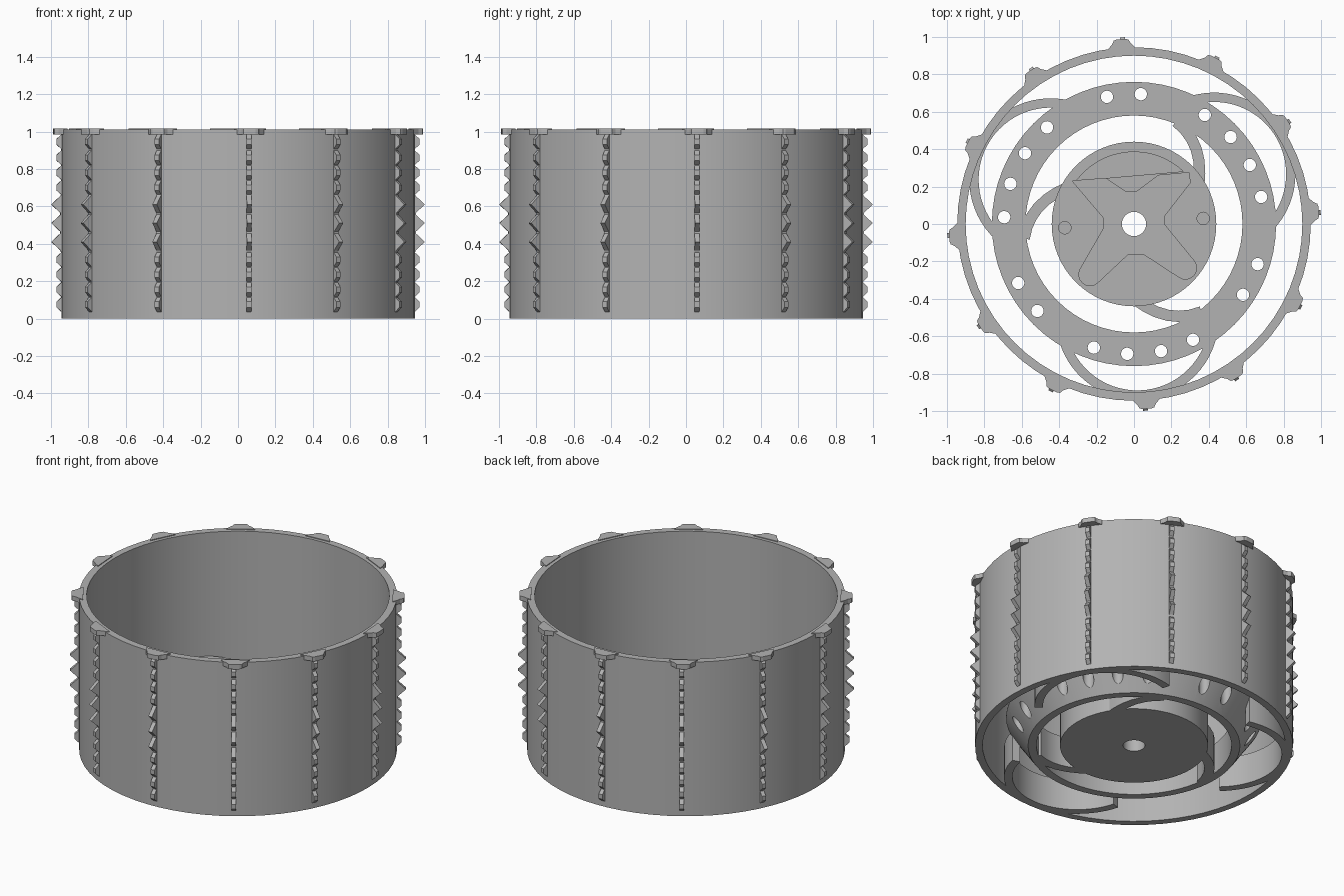
import bpy, bmesh, math
from math import cos, sin, pi, radians
from mathutils import Vector, Matrix

if "Cube" in bpy.data.objects:
    bpy.data.objects.remove(bpy.data.objects["Cube"])

grey = bpy.data.materials.new("plain grey")
grey.use_nodes = True
grey.diffuse_color = (0.45, 0.45, 0.45, 1)
grey.node_tree.nodes["Principled BSDF"].inputs["Base Color"].default_value = (0.45, 0.45, 0.45, 1)


def finish(name, bm):
    bmesh.ops.recalc_face_normals(bm, faces=bm.faces)
    mesh = bpy.data.meshes.new(name)
    bm.to_mesh(mesh)
    bm.free()
    mesh.materials.append(grey)
    ob = bpy.data.objects.new(name, mesh)
    bpy.context.collection.objects.link(ob)
    return ob


def activate(ob):
    bpy.ops.object.select_all(action='DESELECT')
    ob.select_set(True)
    bpy.context.view_layer.objects.active = ob


def smooth(ob):
    activate(ob)
    bpy.ops.object.shade_smooth_by_angle(angle=radians(30))


def lathe(name, profile, segments=64):
    """Closed (radius, height) profile turned about z."""
    bm = bmesh.new()
    rings = []
    for i in range(segments):
        a = 2 * pi * i / segments
        rings.append([bm.verts.new((r * cos(a), r * sin(a), z)) for r, z in profile])
    n = len(profile)
    for i in range(segments):
        a, b = rings[i], rings[(i + 1) % segments]
        for j in range(n):
            k = (j + 1) % n
            bm.faces.new((a[j], b[j], b[k], a[k]))
    return finish(name, bm)


def prism(bm, outline, z0, z1, matrix=Matrix()):
    """Flat outline raised from z0 to z1, then placed by matrix."""
    low = [bm.verts.new(matrix @ Vector((x, y, z0))) for x, y in outline]
    high = [bm.verts.new(matrix @ Vector((x, y, z1))) for x, y in outline]
    bm.faces.new(low[::-1])
    bm.faces.new(high)
    n = len(low)
    for i in range(n):
        j = (i + 1) % n
        bm.faces.new((low[i], low[j], high[j], high[i]))


def strip(path, width):
    """Outline of a band of constant width along a path."""
    left, right = [], []
    for i, p in enumerate(path):
        d = Vector(path[min(i + 1, len(path) - 1)]) - Vector(path[max(i - 1, 0)])
        n = Vector((-d.y, d.x)).normalized() * width / 2
        left.append(Vector(p) + n)
        right.append(Vector(p) - n)
    return left + right[::-1]


def arc(cx, cy, r, a0, a1, steps):
    return [(cx + r * cos(radians(a0 + (a1 - a0) * i / steps)),
             cy + r * sin(radians(a0 + (a1 - a0) * i / steps))) for i in range(steps + 1)]


def circle(cx, cy, r):
    return arc(cx, cy, r, 0, 345, 23)


def turn(degrees):
    return Matrix.Rotation(radians(degrees), 4, 'Z')


def cut(ob, cutter):
    mod = ob.modifiers.new("cut", 'BOOLEAN')
    mod.operation = 'DIFFERENCE'
    mod.solver = 'EXACT'
    mod.object = cutter
    activate(ob)
    bpy.ops.object.modifier_apply(modifier=mod.name)
    bpy.data.objects.remove(cutter)


DECK = 0.2      # height of the ring and arms
HUB = 0.23      # height of the hub

# Outer tyre wall
smooth(lathe("outer_wall", [(0.90, 0), (0.945, 0), (0.945, 1.01), (0.90, 1.01)]))

# Middle ring: flat on top, sloping in underneath, with grouped round holes
ring = lathe("middle_ring", [(0.58, 0), (0.63, 0), (0.76, DECK - 0.01), (0.76, DECK), (0.58, DECK)])
bm = bmesh.new()
for k in range(3):
    for a in (12, 27, 42, 57, 87, 102):
        prism(bm, circle(0.695, 0, 0.033), -0.1, 0.4, turn(a + 120 * k))
cut(ring, finish("hole_cutter", bm))
smooth(ring)

# Bowed arms joining the ring to the outer wall
bm = bmesh.new()
for k in range(3):
    prism(bm, strip(arc(0.505, 0, 0.41, -76, 76, 28), 0.05), 0, DECK, turn(32 + 120 * k))
smooth(finish("outer_arms", bm))

# Swept arms joining the hub to the ring
bm = bmesh.new()
sweep = [(0, -0.40), (0.06, -0.44), (0.12, -0.47), (0.18, -0.488),
         (0.24, -0.494), (0.3, -0.488), (0.36, -0.47)]
for k in range(3):
    prism(bm, strip(sweep, 0.06), 0, DECK, turn(120 * k))
smooth(finish("inner_arms", bm))

# Hub with axle hole, two blind holes, cross pocket and shallow arched pocket
hub = lathe("hub", [(0.065, 0), (0.44, 0), (0.44, HUB), (0.065, HUB)])
bm = bmesh.new()
prism(bm, circle(-0.37, -0.02, 0.033), HUB - 0.08, 0.4)
prism(bm, circle(0.37, 0.03, 0.033), HUB - 0.08, 0.4)
cut(hub, finish("blind_cutter", bm))
cross = [(-0.33, 0.23), (-0.16, 0.03), (-0.16, -0.02)]
cross += arc(-0.235, -0.27, 0.06, 150, 310, 8)
cross += [(-0.03, -0.16), (0.05, -0.16)]
cross += arc(0.275, -0.235, 0.06, 235, 395, 8)
cross += [(0.16, 0), (0.16, 0.04), (0.30, 0.22), (0.295, 0.275),
          (0.13, 0.26), (0.01, 0.17), (-0.04, 0.17), (-0.15, 0.244)]
bm = bmesh.new()
prism(bm, cross, HUB - 0.06, 0.4)
cut(hub, finish("cross_cutter", bm))
bm = bmesh.new()
prism(bm, arc(0, 0, 0.385, 47, 143, 24), HUB - 0.03, 0.4)
cut(hub, finish("arch_cutter", bm))
smooth(hub)

# Rim tabs and toothed fins, twelve of each around the wall
tab = [(0.92, -0.085), (0.945, -0.07), (0.965, -0.05), (0.985, -0.04), (0.99, -0.025),
       (0.99, 0.025), (0.985, 0.04), (0.965, 0.05), (0.945, 0.07), (0.92, 0.085)]
fin = [(0.93, 0.03), (0.947, 0.03)]
for z in (0.075, 0.155, 0.235, 0.315):
    fin += [(0.947, z - 0.038), (0.972, z - 0.015), (0.972, z + 0.015), (0.947, z + 0.038)]
for z in (0.41, 0.51, 0.61):
    fin += [(0.952, z - 0.045), (1.0, z), (0.952, z + 0.045)]
for z in (0.70, 0.78, 0.86, 0.945):
    fin += [(0.947, z - 0.038), (0.972, z - 0.015), (0.972, z + 0.015), (0.947, z + 0.038)]
fin += [(0.93, 0.985)]
fin.pop(1)
upright = Matrix.Rotation(pi / 2, 4, 'X')
tabs, fins = bmesh.new(), bmesh.new()
for k in range(12):
    prism(tabs, tab, 0.985, 1.015, turn(4 + 30 * k))
    prism(fins, fin, -0.013, 0.013, turn(3.5 + 30 * k) @ upright)
finish("rim_tabs", tabs)
finish("toothed_fins", fins)
